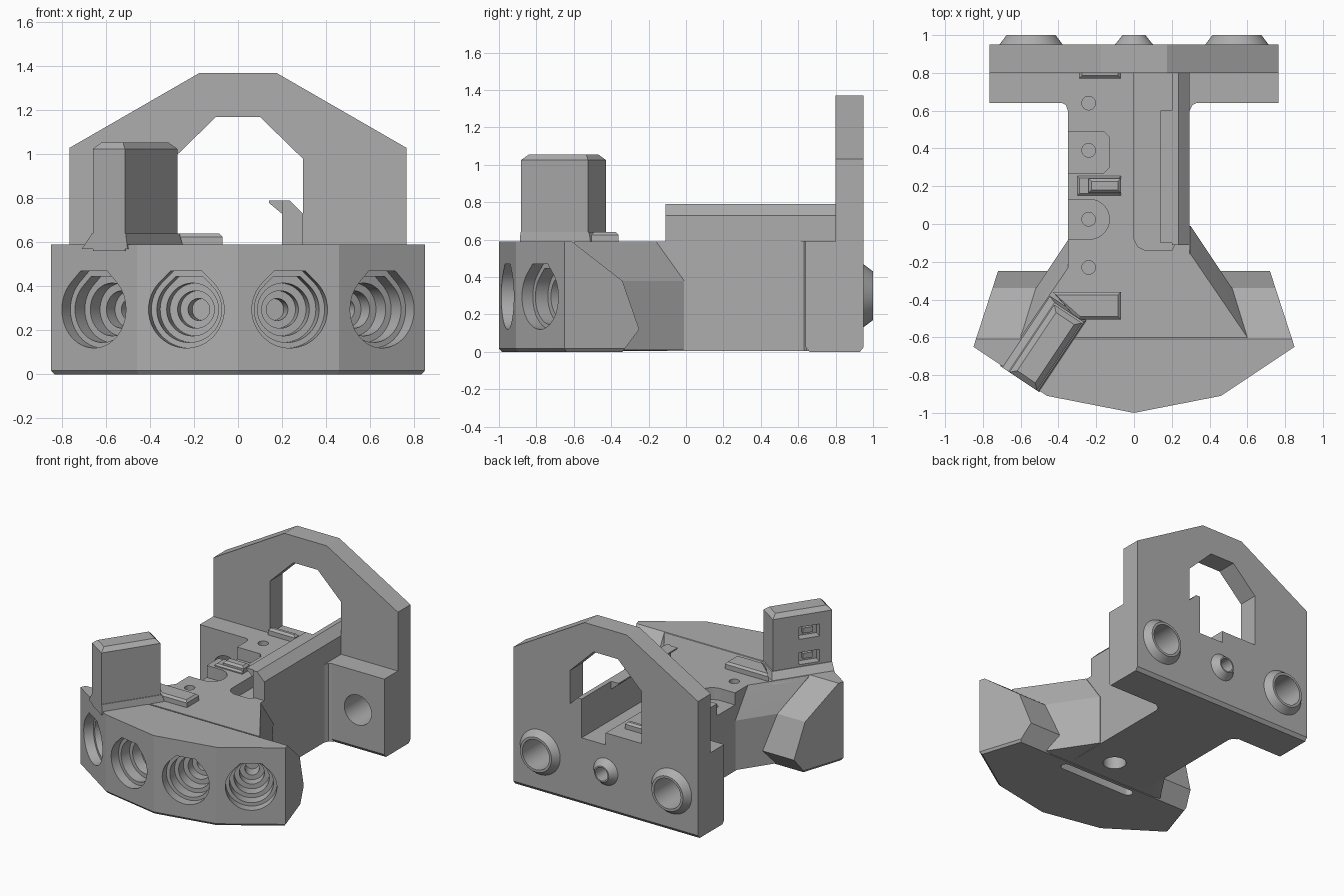
import bpy, bmesh, math
from mathutils import Vector

cube = bpy.data.objects.get("Cube")
if cube:
    bpy.data.objects.remove(cube, do_unlink=True)

grey = bpy.data.materials.new("plain grey")
grey.use_nodes = True
grey.diffuse_color = (0.42, 0.42, 0.42, 1)
grey.node_tree.nodes["Principled BSDF"].inputs["Base Color"].default_value = (0.42, 0.42, 0.42, 1)

TOP = 0.59          # deck height
BORE_Z = 0.3        # height of all the round bores


def finish(name, bm):
    bmesh.ops.recalc_face_normals(bm, faces=bm.faces)
    mesh = bpy.data.meshes.new(name)
    bm.to_mesh(mesh)
    bm.free()
    mesh.materials.append(grey)
    obj = bpy.data.objects.new(name, mesh)
    bpy.context.collection.objects.link(obj)
    return obj


def hull(name, points):
    bm = bmesh.new()
    for p in points:
        bm.verts.new(p)
    bmesh.ops.convex_hull(bm, input=bm.verts)
    bmesh.ops.dissolve_limit(bm, angle_limit=0.01, verts=bm.verts, edges=bm.edges)
    return finish(name, bm)


def prism(name, outline, axis, lo, hi):
    """Extrude a 2D outline along x, y or z."""
    place = {"x": lambda a, b, d: (d, a, b),
             "y": lambda a, b, d: (a, d, b),
             "z": lambda a, b, d: (a, b, d)}[axis]
    bm = bmesh.new()
    face = bm.faces.new([bm.verts.new(place(a, b, lo)) for a, b in outline])
    new = bmesh.ops.extrude_face_region(bm, geom=[face])["geom"]
    shift = Vector(place(0, 0, hi - lo))
    bmesh.ops.translate(bm, vec=shift, verts=[v for v in new if isinstance(v, bmesh.types.BMVert)])
    return finish(name, bm)


def box(name, x0, x1, y0, y1, z0, z1):
    return prism(name, [(x0, y0), (x1, y0), (x1, y1), (x0, y1)], "z", z0, z1)


def tab(name, outline, z0, z1, inset):
    """Convex plate with a chamfered top."""
    cx = sum(p[0] for p in outline) / len(outline)
    cy = sum(p[1] for p in outline) / len(outline)
    pts = [(x, y, z) for x, y in outline for z in (z0, z1 - inset)]
    for x, y in outline:
        pts.append((x - math.copysign(inset, x - cx), y - math.copysign(inset, y - cy), z1))
    return hull(name, pts)


def ring(center, direction, r, flat_top=False):
    d = Vector(direction).normalized()
    side = d.cross(Vector((0, 0, 1)))
    side = side.normalized() if side.length > 0.01 else Vector((1, 0, 0))
    up = side.cross(d)
    pts = []
    for i in range(48):
        a = math.tau * i / 48
        if not (flat_top and math.pi / 4 < a < 3 * math.pi / 4):
            pts.append((math.cos(a), math.sin(a)))
    if flat_top:
        pts += [(0.414, 1), (-0.414, 1)]
    return [Vector(center) + (side * u + up * v) * r for u, v in pts]


def cone(name, start, end, r0, r1, flat_top=False):
    d = Vector(end) - Vector(start)
    return hull(name, ring(start, d, r0, flat_top) + ring(end, d, r1, flat_top))


def combine(obj, other, operation):
    mod = obj.modifiers.new(operation.lower(), "BOOLEAN")
    mod.operation = operation
    mod.solver = "EXACT"
    mod.object = other
    bpy.context.view_layer.objects.active = obj
    bpy.ops.object.modifier_apply(modifier=mod.name)
    bpy.data.objects.remove(other, do_unlink=True)


def mirrored(pts):
    return pts + [(-p[0], *p[1:]) for p in pts]


# Faceted head with sloping wings at the rear
rim = mirrored([(0, -1), (0.46, -0.91), (0.85, -0.65), (0.72, -0.25)])
body = hull("main_body", [(x, y, z) for x, y in rim for z in (0.018, TOP)]
            + [(x * 0.98, y * 0.985, 0) for x, y in rim])
wing_profile = [(-1.1, -0.1), (-0.39, -0.1), (-0.34, 0), (-0.25, 0.12), (-0.34, 0.38),
                (-0.61, TOP), (-0.62, 0.7), (-1.1, 0.7)]
combine(body, prism("wing_trim", wing_profile, "x", -1, 1), "INTERSECT")

# Neck narrowing from the head to the spine
neck = [(0.6, -0.6, z) for z in (0, TOP)] + [(0.52, -0.34, z) for z in (0.01, 0.38)]
neck += [(0.3, -0.01, z) for z in (0.01, 0.38)] + [(0.3, -0.16, TOP)]
combine(body, hull("neck", mirrored(neck)), "UNION")

# Spine with filleted root, rear block and arched plate
spine = [(-0.35, -0.3), (0.295, -0.3), (0.295, 0.6), (0.31, 0.63), (0.34, 0.645), (0.34, 0.7),
         (-0.39, 0.7), (-0.39, 0.645), (-0.36, 0.63), (-0.35, 0.6)]
combine(body, prism("spine", spine, "z", 0.005, TOP), "UNION")
block = [(0.66, 0), (0.93, 0), (0.95, 0.025), (0.95, TOP), (0.64, TOP), (0.64, 0.025)]
combine(body, prism("rear_block", block, "x", -0.765, 0.765), "UNION")
arch = [(-0.765, 0.4), (0.765, 0.4), (0.765, 1.03), (0.175, 1.37), (-0.175, 1.37), (-0.765, 1.03)]
combine(body, prism("arched_plate", arch, "y", 0.8, 0.95), "UNION")

# Rear bosses
for x, base, tip in ((-0.545, 0.17, 0.13), (0, 0.105, 0.06), (0.545, 0.17, 0.13)):
    combine(body, cone("boss", (x, 0.92, BORE_Z), (x, 1, BORE_Z), base + 0.02, tip), "UNION")

# Window through the arched plate
window = [(-0.295, TOP), (0.295, TOP), (0.295, 0.98), (0.1, 1.17), (-0.1, 1.17), (-0.295, 0.98)]
combine(body, prism("window", window, "y", 0.7, 1.2), "DIFFERENCE")

# Channel and side pockets in the deck
channel = [(0, 1.1), (0, -0.08), (0.02, -0.12), (0.06, -0.14), (0.2, -0.14), (0.22, -0.1), (0.22, 1.1)]
combine(body, prism("channel", channel, "z", 0.5, TOP + 0.05), "DIFFERENCE")
square_pocket = [(-0.5, 0.27), (-0.16, 0.27), (-0.13, 0.3), (-0.13, 0.46), (-0.16, 0.49), (-0.5, 0.49)]
round_pocket = [(-0.5, -0.08), (-0.5, 0.13)]
round_pocket += [(-0.235 + 0.105 * math.sin(a), 0.025 + 0.105 * math.cos(a))
                 for a in (math.pi * i / 16 for i in range(17))]
for outline in (square_pocket, round_pocket):
    combine(body, prism("pocket", outline, "z", 0.5, TOP + 0.05), "DIFFERENCE")

# Screw holes in the deck
for y in (0.64, 0.39, 0.025, -0.23):
    combine(body, cone("screw_hole", (-0.24, y, 0.3), (-0.24, y, 0.7), 0.036, 0.036), "DIFFERENCE")

# Rear bores
for x, r, depth in ((-0.545, 0.112, 0.5), (0, 0.05, 0.75), (0.545, 0.112, 0.5)):
    combine(body, cone("rear_bore", (x, 1.1, BORE_Z), (x, depth, BORE_Z), r, r), "DIFFERENCE")

# Stepped sockets, one in each front facet
for sx in (-1, 1):
    for x, y, nx, ny in ((0.235, -0.954, 0.19, -0.98), (0.655, -0.78, 0.555, -0.83)):
        out = Vector((sx * nx, ny, 0)).normalized()
        mouth = Vector((sx * x, y, BORE_Z - 0.005))
        for r, depth in ((0.175, 0.07), (0.15, 0.15), (0.12, 0.23), (0.085, 0.3), (0.05, 0.4)):
            cut = cone("socket", mouth + out * 0.06, mouth - out * depth, r, r, r > 0.14)
            combine(body, cut, "DIFFERENCE")

# Slot and hole underneath
slot = [(sx * (0.28 + 0.035 * math.cos(a)), -0.4 + 0.035 * math.sin(a))
        for sx, a0 in ((1, -1), (-1, 1))
        for a in (a0 * (math.pi / 2 - math.pi * i / 8) for i in range(9))]
slot = [(x, y) for x, y in sorted(slot, key=lambda p: math.atan2(p[1] + 0.4, p[0]))]
combine(body, prism("slot", slot, "z", -0.1, 0.06), "DIFFERENCE")
combine(body, cone("under_hole", (0.05, -0.15, -0.1), (0.05, -0.15, 0.15), 0.08, 0.08), "DIFFERENCE")

# Side rail with overhanging lip
rail = [(0.2, 0.45), (0.295, 0.45), (0.295, 0.73), (0.235, 0.79), (0.2, 0.79)]
prism("side_rail", rail, "y", -0.11, 0.95)
prism("rail_lip", [(0.2, 0.73), (0.21, 0.79), (0.14, 0.79), (0.14, 0.78)], "y", -0.1, 0.6)

# Deck tabs
tab("rear_tab", [(-0.29, 0.77), (-0.07, 0.77), (-0.07, 0.82), (-0.29, 0.82)], 0.55, 0.64, 0.015)
tab("middle_tab", [(-0.3, 0.15), (-0.07, 0.15), (-0.07, 0.255), (-0.3, 0.255)], 0.55, 0.61, 0.012)
tab("middle_tab_pad", [(-0.24, 0.165), (-0.07, 0.165), (-0.07, 0.24), (-0.24, 0.24)], 0.59, 0.64, 0.015)
tab("front_tab", [(-0.43, -0.36), (-0.07, -0.36), (-0.07, -0.505), (-0.3, -0.505)], 0.55, 0.64, 0.015)

# Tower set square to the right outer facet
along = Vector((0.555, 0.832, 0))
across = Vector((0.832, -0.555, 0))
corner = Vector((-0.66, -0.785, 0))


def tower_point(a, c, z):
    return corner + along * a + across * c + Vector((0, 0, z))


def tower_box(name, a0, a1, c0, c1, z0, z1):
    return hull(name, [tower_point(a, c, z) for a in (a0, a1) for c in (c0, c1) for z in (z0, z1)])


points = [tower_point(a, c, z) for a in (0, 0.43) for c in (0, 0.175) for z in (0.56, 1.025)]
points += [tower_point(a, c, 1.055) for a in (0.03, 0.4) for c in (0.03, 0.145)]
tower = hull("tower", points)
for z in (0.7, 0.89):
    combine(tower, tower_box("tower_slot", 0.09, 0.24, -0.1, 0.06, z - 0.045, z + 0.045), "DIFFERENCE")
    tower_box("slot_bar", 0.13, 0.2, 0.03, 0.07, z - 0.02, z + 0.02)
skirt = [tower_point(a, c, TOP - 0.02) for a in (0, 0.46) for c in (-0.06, 0.19)]
skirt += [tower_point(a, c, 0.64) for a in (0, 0.44) for c in (-0.005, 0.18)]
hull("tower_skirt", skirt)

# Soft shading on the round parts only
bpy.ops.object.select_all(action="DESELECT")
body.select_set(True)
bpy.context.view_layer.objects.active = body
bpy.ops.object.shade_smooth_by_angle(angle=math.radians(12))
